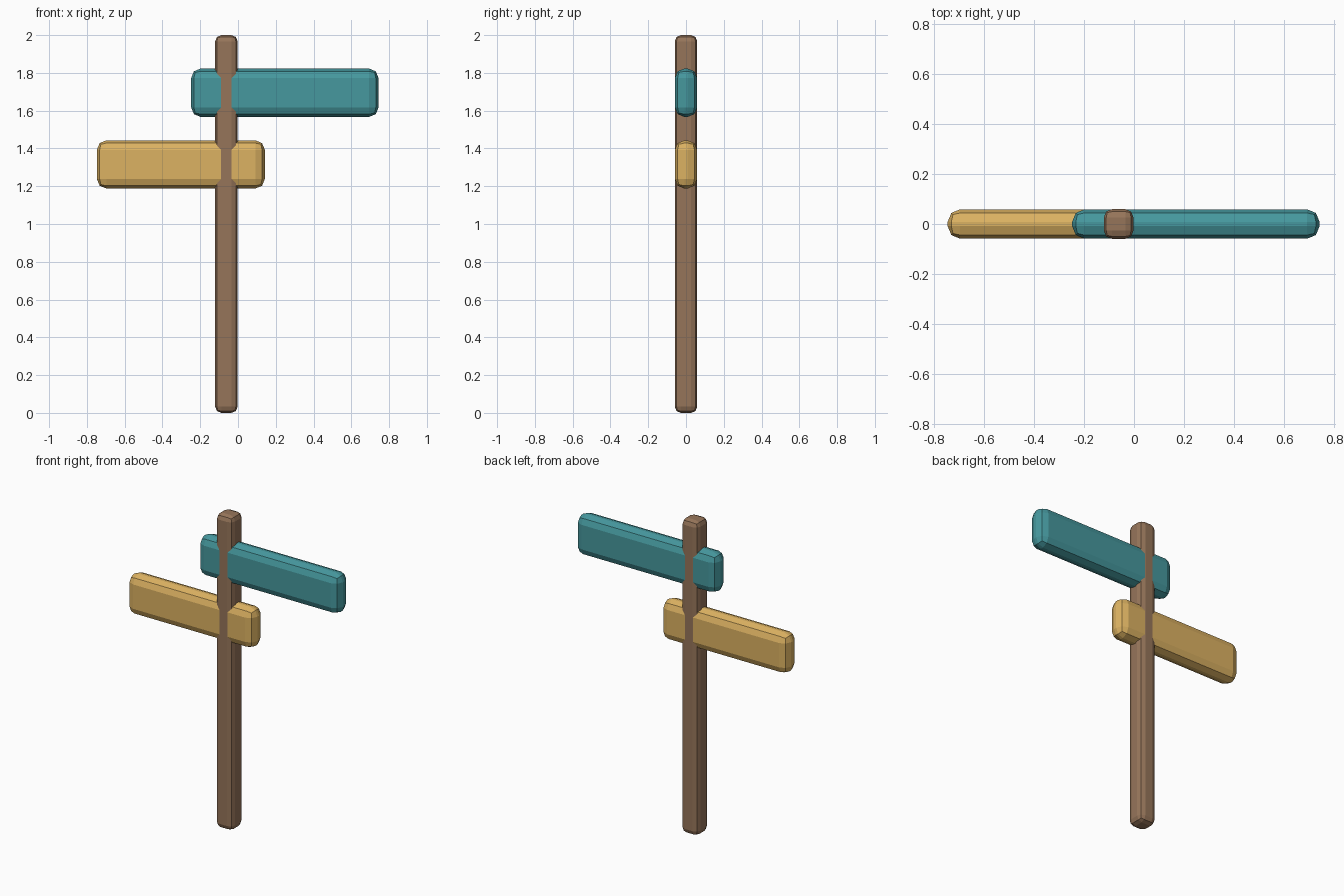
import bpy

cube = bpy.data.objects.get("Cube")
if cube:
    bpy.data.objects.remove(cube, do_unlink=True)


def material(name, rgb):
    mat = bpy.data.materials.new(name)
    mat.use_nodes = True
    colour = (*rgb, 1)
    mat.diffuse_color = colour
    mat.node_tree.nodes["Principled BSDF"].inputs["Base Color"].default_value = colour
    return mat


def rounded_beam(name, x_range, depth, z_range, bevel, mat):
    """Box with two-step rounded edges, centred on y = 0."""
    (x0, x1), (z0, z1) = x_range, z_range
    bpy.ops.mesh.primitive_cube_add(size=1, location=((x0 + x1) / 2, 0, (z0 + z1) / 2))
    beam = bpy.context.object
    beam.name = name
    beam.scale = (x1 - x0, depth, z1 - z0)
    bpy.ops.object.transform_apply(location=False, rotation=False, scale=True)
    beam.data.materials.append(mat)
    mod = beam.modifiers.new("rounded_edges", "BEVEL")
    mod.width = bevel
    mod.segments = 2
    return beam


brown = material("brown wood", (0.305, 0.178, 0.102))
teal = material("teal paint", (0.061, 0.314, 0.342))
yellow = material("ochre paint", (0.716, 0.445, 0.122))

# Upright post, its faces just proud of the boards
rounded_beam("post", (-0.121, -0.002), 0.119, (0, 2), 0.033, brown)

# Two direction boards pointing opposite ways
rounded_beam("upper_board", (-0.248, 0.744), 0.118, (1.567, 1.823), 0.05, teal)
rounded_beam("lower_board", (-0.747, 0.142), 0.118, (1.188, 1.443), 0.05, yellow)
